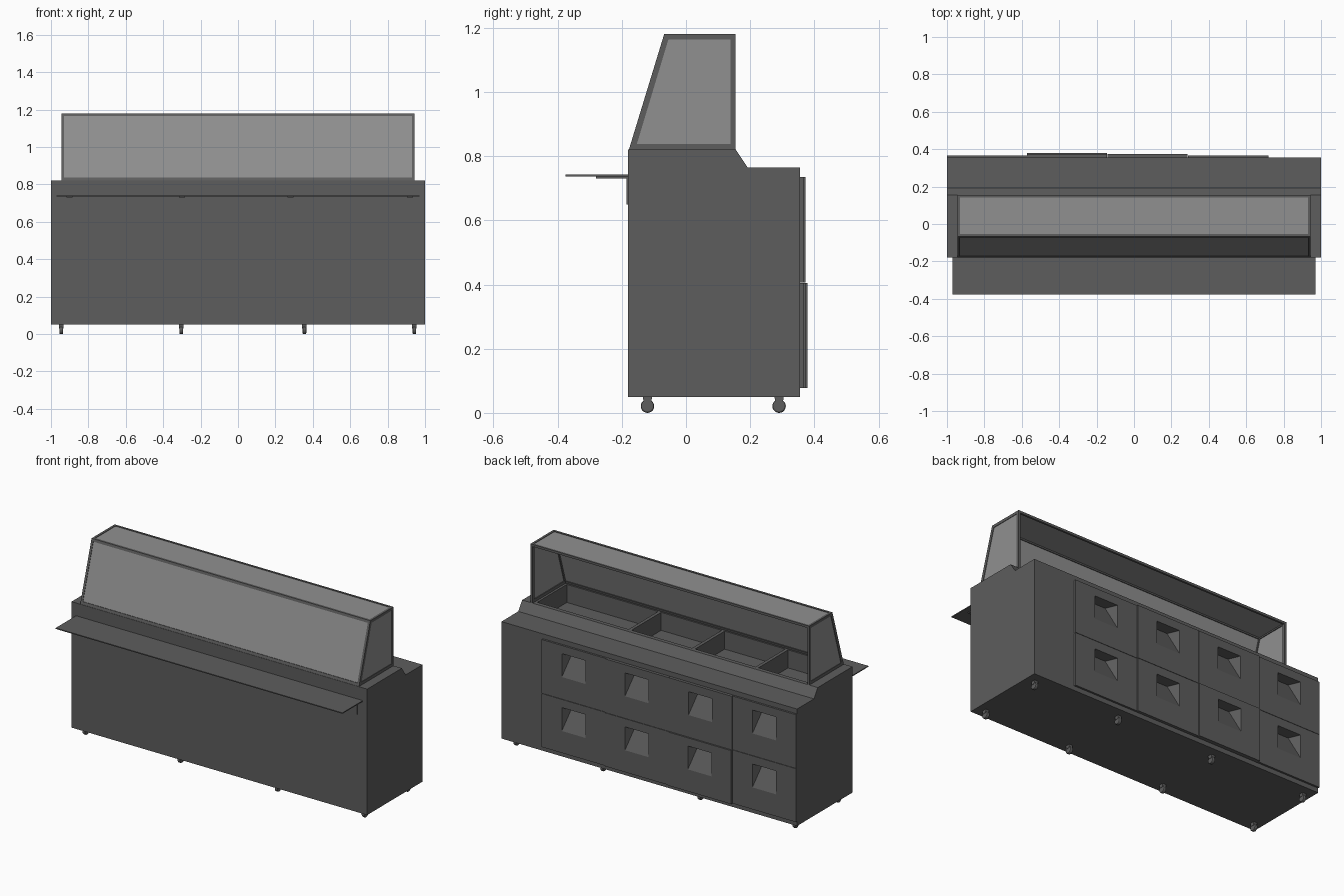
import bpy, bmesh, math
from mathutils import Matrix

if "Cube" in bpy.data.objects:
    bpy.data.objects.remove(bpy.data.objects["Cube"])


def material(name, v):
    m = bpy.data.materials.new(name)
    m.diffuse_color = (v, v, v, 1)
    m.use_nodes = True
    m.node_tree.nodes["Principled BSDF"].inputs["Base Color"].default_value = m.diffuse_color
    return m


STEEL = material("dark_steel", 0.11)
GLASS = material("pale_panel", 0.28)


def finish(name, bm, mat=STEEL):
    bmesh.ops.recalc_face_normals(bm, faces=bm.faces)
    me = bpy.data.meshes.new(name)
    bm.to_mesh(me)
    bm.free()
    me.materials.append(mat)
    ob = bpy.data.objects.new(name, me)
    bpy.context.collection.objects.link(ob)
    return ob


def add_prism(bm, pts, x0, x1):
    """Extrude a (y, z) outline along x."""
    a = [bm.verts.new((x0, y, z)) for y, z in pts]
    b = [bm.verts.new((x1, y, z)) for y, z in pts]
    bm.faces.new(a)
    bm.faces.new(b[::-1])
    n = len(pts)
    for i in range(n):
        j = (i + 1) % n
        bm.faces.new((a[i], b[i], b[j], a[j]))


def prism(name, pts, x0, x1, mat=STEEL):
    bm = bmesh.new()
    add_prism(bm, pts, x0, x1)
    return finish(name, bm, mat)


def rect(y0, y1, z0, z1):
    return [(y0, z0), (y1, z0), (y1, z1), (y0, z1)]


def cut(ob, cutter):
    mod = ob.modifiers.new("cut", 'BOOLEAN')
    mod.operation = 'DIFFERENCE'
    mod.solver = 'EXACT'
    mod.object = cutter
    bpy.context.view_layer.objects.active = ob
    bpy.ops.object.modifier_apply(modifier=mod.name)


BACK = 0.355
EDGES = [0.72, 0.287, -0.143, -0.572, -1.0]      # drawer column edges
ROWS = [(0.407, 0.735), (0.078, 0.405)]
FRONT_Y = [[0.367, 0.367], [0.373, 0.373], [0.373, 0.379], [0.367, 0.367]]

# cutters: wedge-shaped hand pockets and the pan wells
bm = bmesh.new()
for c in range(4):
    xc = (EDGES[c] + EDGES[c + 1]) / 2
    for r, (z0, z1) in enumerate(ROWS):
        y = FRONT_Y[c][r] + 0.001
        t, b = z1 - 0.05, z1 - 0.195
        v = [bm.verts.new(p) for p in (
            (xc - .08, y, b), (xc + .08, y, b), (xc + .08, y, t),
            (xc - .08, y, t), (xc - .05, y - .07, t), (xc + .05, y - .07, t))]
        for f in ((0, 1, 2, 3), (3, 2, 5, 4), (0, 4, 5, 1), (0, 3, 4), (1, 5, 2)):
            bm.faces.new([v[i] for i in f])
pocket_cutter = finish("pocket_cutter", bm)
bm = bmesh.new()
walls = [0.925, 0.287, -0.143, -0.572, -0.925]
for i in range(4):
    add_prism(bm, rect(-0.155, 0.13, 0.71, 0.9), walls[i + 1] + .01, walls[i] - .01)
well_cutter = finish("well_cutter", bm)

# counter body
body = prism("counter_body", [(-0.18, 0.05), (BACK, 0.05), (BACK, 0.765), (0.192, 0.765),
                              (0.155, 0.82), (-0.18, 0.82)], -1, 1)
cut(body, pocket_cutter)
cut(body, well_cutter)

# drawer fronts
for c in range(4):
    for r, (z0, z1) in enumerate(ROWS):
        d = prism("drawer_%d_%d" % (c + 1, r + 1), rect(BACK, FRONT_Y[c][r], z0, z1),
                  EDGES[c + 1] + (0.001 if c < 3 else 0), EDGES[c] - 0.001)
        cut(d, pocket_cutter)
for o in (pocket_cutter, well_cutter):
    bpy.data.objects.remove(o)

# display case: end frames with panels
W, T = 0.943, 0.014
outer = [(-0.178, 0.82), (0.155, 0.82), (0.155, 1.18), (-0.068, 1.18)]
inner = [(-0.153, 0.838), (0.139, 0.838), (0.139, 1.163), (-0.055, 1.163)]
for side, s in (("left", -1), ("right", 1)):
    bm = bmesh.new()
    for i in range(4):
        j = (i + 1) % 4
        add_prism(bm, [outer[i], outer[j], inner[j], inner[i]], s * W, s * (W - T))
    finish("case_end_frame_" + side, bm)
    prism("case_end_panel_" + side, inner, s * (W - .003), s * (W - .009), GLASS)


# display case: rails, sloped front and roof
def slope_y(z):
    return -0.178 + (z - 0.82) * 0.11 / 0.36


def slope_strip(z0, z1, a, b):
    return [(slope_y(z0) + a, z0), (slope_y(z0) + b, z0),
            (slope_y(z1) + b, z1), (slope_y(z1) + a, z1)]


X = W - T
prism("case_front_bottom_rail", slope_strip(0.82, 0.836, 0, 0.014), -X, X)
prism("case_front_top_rail", slope_strip(1.165, 1.18, 0, 0.014), -X, X)
prism("case_back_top_rail", rect(0.143, 0.155, 1.166, 1.18), -X, X)
prism("case_front_panel", slope_strip(0.836, 1.165, 0.003, 0.009), -X, X, GLASS)
prism("case_roof_panel", rect(-0.054, 0.143, 1.171, 1.177), -X, X, GLASS)

# tray shelf and its angle brackets
prism("tray_shelf", rect(-0.376, -0.18, 0.736, 0.742), -0.97, 0.97)
for i, x in enumerate((-0.9, -0.3, 0.28, 0.92)):
    prism("shelf_bracket_%d" % (i + 1),
          [(-0.28, 0.736), (-0.28, 0.731), (-0.185, 0.731), (-0.185, 0.65),
           (-0.18, 0.65), (-0.18, 0.736)], x - .016, x + .016)

# casters: rounded wheel under a fork block
for i, x in enumerate((-0.945, -0.303, 0.355, 0.943)):
    for row, y in (("front", -0.12), ("back", 0.29)):
        bm = bmesh.new()
        bmesh.ops.create_cone(bm, cap_ends=True, segments=20, radius1=.021, radius2=.021, depth=.02,
                              matrix=Matrix.Translation((x, y, .021)) @ Matrix.Rotation(math.pi / 2, 4, 'Y'))
        rim = [e for e in bm.edges if abs(e.verts[0].co.x - e.verts[1].co.x) < 1e-5]
        bmesh.ops.bevel(bm, geom=rim, offset=.005, segments=2, profile=.5, affect='EDGES')
        finish("caster_wheel_%s_%d" % (row, i + 1), bm)
        prism("caster_fork_%s_%d" % (row, i + 1),
              [(y - .014, .05), (y - .012, .03), (y + .012, .03), (y + .014, .05)], x - .012, x + .012)
